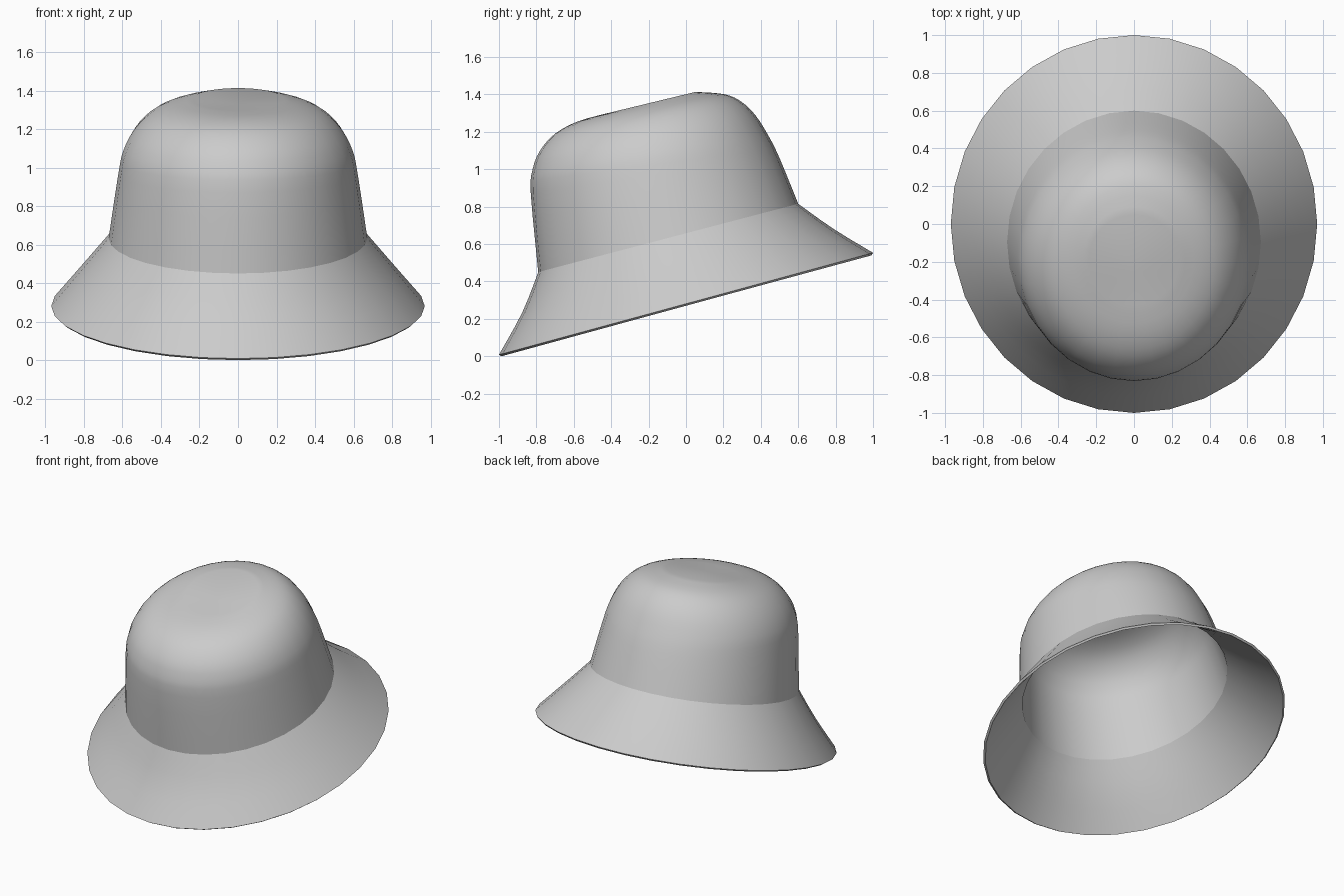
import bpy, bmesh, math

if "Cube" in bpy.data.objects:
    bpy.data.objects.remove(bpy.data.objects["Cube"])

SEG = 32
# Each tilted ring: front (y, z), back (y, z), half width in x
BRIM = [
    (-1.00, 0.008, 1.00, 0.553, 0.97),
    (-0.875, 0.235, 0.79, 0.680, 0.82),
]
CROWN = [
    (-0.79, 0.45, 0.60, 0.815, 0.672),
    (-0.83, 0.87, 0.50, 1.06, 0.622),
    (-0.82, 1.00, 0.44, 1.18, 0.595),
    (-0.78, 1.10, 0.37, 1.29, 0.54),
    (-0.70, 1.19, 0.29, 1.365, 0.46),
    (-0.58, 1.255, 0.20, 1.402, 0.36),
    (-0.43, 1.297, 0.05, 1.413, 0.24),
]
DENT = (0, -0.26, 1.328)


def smooth_rings(pts, steps):
    """Catmull-Rom interpolation between rings."""
    out = []
    for i in range(len(pts) - 1):
        quad = [pts[max(i - 1, 0)], pts[i], pts[i + 1], pts[min(i + 2, len(pts) - 1)]]
        for k in range(steps):
            t = k / steps
            out.append([0.5 * (2 * b + (c - a) * t + (2 * a - 5 * b + 4 * c - d) * t * t
                               + (3 * b - a - 3 * c + d) * t ** 3)
                        for a, b, c, d in zip(*quad)])
    return out + [pts[-1]]


# Brim and crown as one continuous shell
rings = smooth_rings(BRIM + [CROWN[0]], 3)[:-1] + smooth_rings(CROWN, 3)
bm = bmesh.new()
loops = []
for fy, fz, by, bz, hx in rings:
    loop = []
    for s in range(SEG):
        a = 2 * math.pi * s / SEG
        t = (1 + math.sin(a)) / 2
        loop.append(bm.verts.new((hx * math.cos(a), fy + (by - fy) * t, fz + (bz - fz) * t)))
    loops.append(loop)
for lo, hi in zip(loops, loops[1:]):
    for s in range(SEG):
        n = (s + 1) % SEG
        bm.faces.new((lo[s], lo[n], hi[n], hi[s]))
# Dented crown top
tip = bm.verts.new(DENT)
for s in range(SEG):
    bm.faces.new((loops[-1][s], loops[-1][(s + 1) % SEG], tip))
mesh = bpy.data.meshes.new("bucket_hat")
bm.to_mesh(mesh)
bm.free()
hat = bpy.data.objects.new("bucket_hat", mesh)
bpy.context.collection.objects.link(hat)

# Fabric thickness, then smooth shading with a crease where crown meets brim
bpy.context.view_layer.objects.active = hat
hat.select_set(True)
mod = hat.modifiers.new("thickness", 'SOLIDIFY')
mod.thickness = 0.016
mod.offset = -1
bpy.ops.object.modifier_apply(modifier=mod.name)
bpy.ops.object.shade_smooth_by_angle(angle=math.radians(25))
